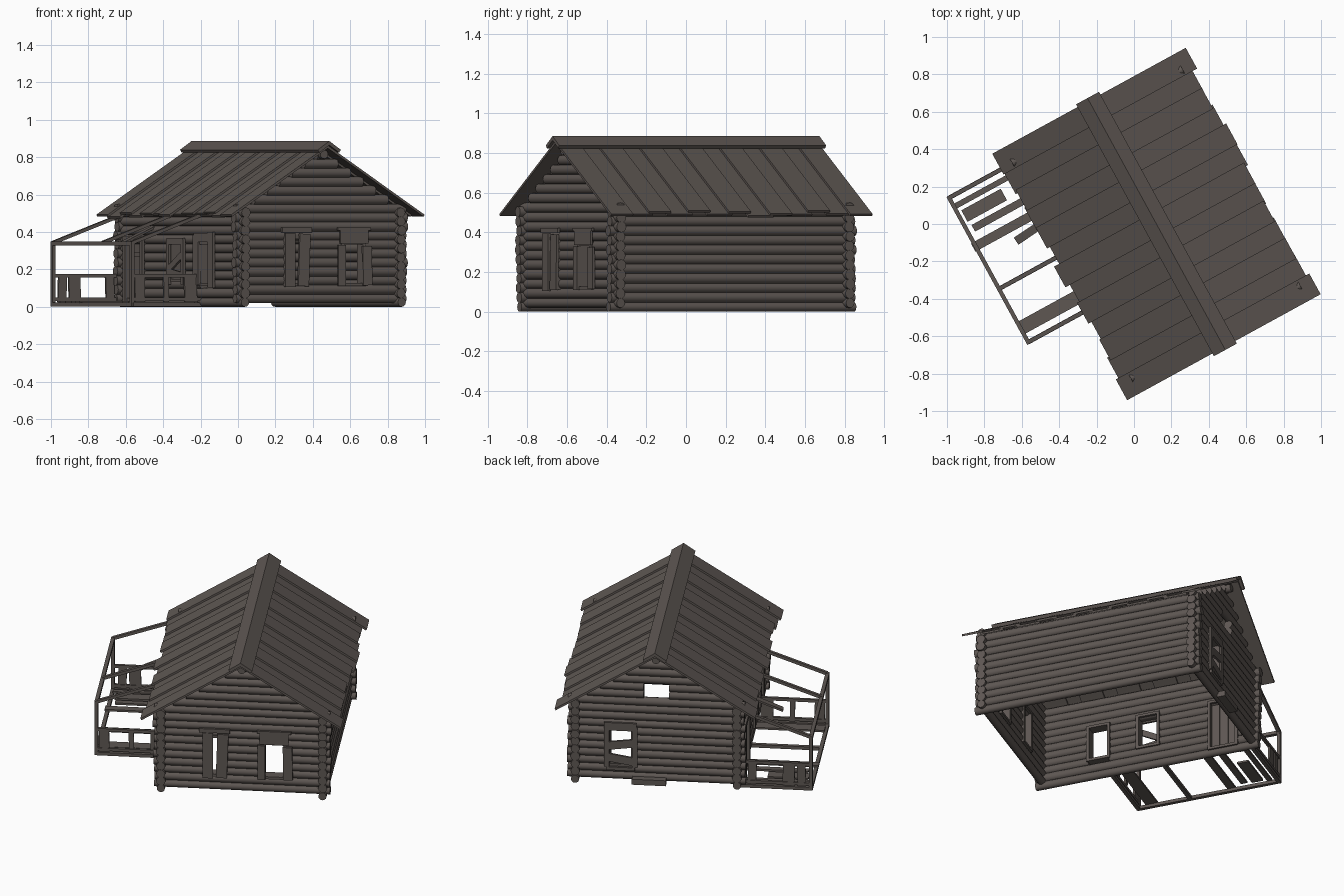
import bpy, bmesh, math, random
from mathutils import Matrix, Vector

if bpy.data.objects.get("Cube"):
    bpy.data.objects.remove(bpy.data.objects["Cube"], do_unlink=True)
random.seed(4)

wood = bpy.data.materials.new("weathered_wood")
wood.use_nodes = True
COLOR = (0.112, 0.095, 0.086, 1)
wood.diffuse_color = COLOR
wood.node_tree.nodes["Principled BSDF"].inputs["Base Color"].default_value = COLOR
wood.node_tree.nodes["Principled BSDF"].inputs["Roughness"].default_value = 0.9

# The cabin stands turned on its plot: local x across, local y along the ridge
PLOT = Matrix.Translation((0.12, 0, 0)) @ Matrix.Rotation(math.radians(28.7), 4, "Z")
HALF_W, HALF_L, STICK = 0.475, 0.658, 0.045
STEP, RAD = 0.048, 0.0265
RIDGE, PITCH = 0.862, math.atan2(0.37, 0.59)


def finish(bm, name, smooth=False):
    bm.transform(PLOT)
    mesh = bpy.data.meshes.new(name)
    bm.to_mesh(mesh)
    bm.free()
    mesh.materials.append(wood)
    ob = bpy.data.objects.new(name, mesh)
    bpy.context.collection.objects.link(ob)
    if smooth:
        bpy.ops.object.select_all(action="DESELECT")
        ob.select_set(True)
        bpy.context.view_layer.objects.active = ob
        bpy.ops.object.shade_smooth_by_angle(angle=math.radians(50))
    return ob


def box(bm, center, size, frame=Matrix(), tilt=Matrix()):
    m = frame @ Matrix.Translation(center) @ tilt @ Matrix.Diagonal((*size, 1))
    bmesh.ops.create_cube(bm, size=1, matrix=m)


def beam(bm, a, b, width, height):
    a, b = Vector(a), Vector(b)
    turn = (b - a).to_track_quat("X", "Z").to_matrix().to_4x4()
    box(bm, (a + b) / 2, ((b - a).length, width, height), tilt=turn)


def log(bm, a, b, radius):
    a, b = Vector(a), Vector(b)
    turn = (b - a).to_track_quat("Z", "Y").to_matrix().to_4x4()
    bmesh.ops.create_cone(bm, cap_ends=True, segments=12, radius1=radius, radius2=radius,
                          depth=(b - a).length, matrix=Matrix.Translation((a + b) / 2) @ turn)


# Wall frames: x runs along the wall, y points outward, z up
def wall_frame(origin, along, out):
    m = Matrix((along, out, (0, 0, 1))).transposed().to_4x4()
    return Matrix.Translation(origin) @ m


FRONT = wall_frame((0, -HALF_L, 0), (1, 0, 0), (0, -1, 0))
REAR = wall_frame((0, HALF_L, 0), (1, 0, 0), (0, 1, 0))
PORCH = wall_frame((-HALF_W, 0, 0), (0, 1, 0), (-1, 0, 0))
BLIND = wall_frame((HALF_W, 0, 0), (0, 1, 0), (1, 0, 0))


# Log walls, with rows split where openings (centre, width, bottom, top) cut them
def log_wall(name, frame, half, base, openings, gable):
    bm = bmesh.new()
    z = base
    row = 0
    while z < (0.82 if gable else 0.52):
        reach = half + STICK + random.uniform(-0.006, 0.006)
        if gable and row > 10:
            reach = (RIDGE - 0.035 - z) / math.tan(PITCH)
        spans = [(-reach, reach)]
        for c, w, low, high in openings:
            if low < z < high:
                cut = []
                for a, b in spans:
                    if a < c - w / 2 < b:
                        cut += [(a, c - w / 2), (c + w / 2, b)]
                    else:
                        cut.append((a, b))
                spans = cut
        radius = RAD * random.uniform(0.97, 1.06) if row else 0.024
        for a, b in spans:
            log(bm, frame @ Vector((a, 0, z)), frame @ Vector((b, 0, z)), radius)
        z += STEP
        row += 1
    finish(bm, name, True)


FRONT_OPEN = [(-0.16, 0.12, 0.12, 0.37), (0.19, 0.13, 0.12, 0.34)]
REAR_OPEN = [(0.21, 0.14, 0.12, 0.36), (0, 0.15, 0.55, 0.65)]
PORCH_OPEN = [(-0.3, 0.13, 0.12, 0.34), (0.01, 0.13, 0.14, 0.35), (0.48, 0.17, 0.04, 0.35)]
log_wall("front_gable_logs", FRONT, HALF_W, 0.044, FRONT_OPEN, True)
log_wall("rear_gable_logs", REAR, HALF_W, 0.044, REAR_OPEN, True)
log_wall("porch_wall_logs", PORCH, HALF_L, 0.024, PORCH_OPEN, False)
log_wall("plain_wall_logs", BLIND, HALF_L, 0.024, [], False)

# Ridge pole
bm = bmesh.new()
log(bm, (0, -0.71, 0.815), (0, 0.71, 0.815), 0.024)
finish(bm, "ridge_pole", True)


# Window and door linings: jambs, sill and head set through the wall
def lining(name, frame, openings):
    bm = bmesh.new()
    for c, w, low, high in openings:
        mid, tall = (low + high) / 2, high - low
        for s in (-1, 1):
            box(bm, (c + s * w / 2, 0, mid), (0.018, 0.066, tall), frame)
        for z in (low, high):
            box(bm, (c, 0, z), (w + 0.018, 0.066, 0.016), frame)
    finish(bm, name)


lining("front_linings", FRONT, FRONT_OPEN)
lining("rear_linings", REAR, REAR_OPEN[:1])
lining("porch_linings", PORCH, PORCH_OPEN)


# Nailed boards on a wall: (position, height, width, length up, lean in degrees)
def boards(name, frame, items):
    bm = bmesh.new()
    for s, z, w, h, lean in items:
        box(bm, (s, 0.036, z), (w, 0.014, h), frame, Matrix.Rotation(math.radians(lean), 4, "Y"))
    finish(bm, name)


boards("front_window_boards", FRONT, [
    (-0.2, 0.25, 0.062, 0.29, 0), (-0.115, 0.25, 0.065, 0.28, 2), (-0.16, 0.41, 0.18, 0.025, 0),
    (0.115, 0.22, 0.045, 0.22, 0), (0.27, 0.22, 0.055, 0.21, -1),
    (0.19, 0.375, 0.17, 0.075, 0), (0.19, 0.415, 0.2, 0.016, 0)])
boards("rear_window_boards", REAR, [
    (0.125, 0.24, 0.03, 0.26, 0), (0.29, 0.24, 0.03, 0.26, 0), (0.21, 0.37, 0.19, 0.05, 0),
    (0.21, 0.255, 0.15, 0.05, 8), (0.21, 0.16, 0.16, 0.05, -9), (0.21, 0.1, 0.17, 0.02, 0)])
boards("porch_wall_boards", PORCH, [
    (-0.385, 0.25, 0.055, 0.3, 0), (-0.22, 0.25, 0.06, 0.27, 1), (-0.3, 0.37, 0.2, 0.05, 0),
    (-0.07, 0.24, 0.03, 0.24, 0), (0.09, 0.24, 0.03, 0.24, 0), (0.01, 0.35, 0.18, 0.035, 0),
    (0.01, 0.24, 0.16, 0.035, 28), (0.01, 0.18, 0.15, 0.03, -8),
    (0.385, 0.19, 0.03, 0.34, 0), (0.575, 0.19, 0.03, 0.34, 0), (0.48, 0.36, 0.22, 0.03, 0)])

# Door leaf with cross battens, and rear threshold
bm = bmesh.new()
for i in (-1, 0, 1):
    box(bm, (0.48 + i * 0.053, 0.0, 0.195), (0.051, 0.014, 0.3), PORCH)
for z in (0.1, 0.28):
    box(bm, (0.48, 0.012, z), (0.15, 0.012, 0.025), PORCH)
finish(bm, "door")
bm = bmesh.new()
box(bm, (0.04, 0.04, 0.03), (0.2, 0.05, 0.035), REAR)
finish(bm, "rear_threshold")

# Roof: overlapping planks in two layers running down each slope
COUNT, SPAN = 13, 1.49
pitch_v = SPAN / COUNT
for side, label in ((-1, "porch_side_roof"), (1, "plain_side_roof")):
    bm = bmesh.new()
    slope = Matrix.Translation((0, 0, RIDGE)) @ Matrix.Rotation(side * PITCH, 4, "Y")
    for i in range(COUNT):
        v = -SPAN / 2 + pitch_v * (i + 0.5)
        length = 0.692 + (random.uniform(-0.03, 0.004) if 0 < i < COUNT - 1 else 0.004)
        upper = i % 2 == 0
        width = pitch_v + (0.012 if upper else 0.03)
        box(bm, (side * length / 2, v, -0.006 if upper else -0.017), (length, width, 0.012), slope)
    finish(bm, label)

# Ridge cap
bm = bmesh.new()
for side in (-1, 1):
    slope = Matrix.Translation((0, 0, 0.886)) @ Matrix.Rotation(side * PITCH * 1.05, 4, "Y")
    box(bm, (side * 0.042, 0, -0.009), (0.084, 1.535, 0.018), slope)
finish(bm, "ridge_cap")

# Porch frame: sills, posts, plate and rafters
OUT, NEAR, FAR = -0.905, -0.225, 0.655
bm = bmesh.new()
for v in (NEAR, 0.1, FAR):
    beam(bm, (OUT, v, 0.343), (-0.49, v, 0.49), 0.022, 0.018)
    beam(bm, (OUT, v, 0.012), (-HALF_W, v, 0.012), 0.024, 0.02)
for v in (NEAR, FAR):
    box(bm, (OUT, v, 0.174), (0.02, 0.02, 0.344))
for z in (0.012, 0.338):
    box(bm, (OUT, (NEAR + FAR) / 2, z), (0.022, FAR - NEAR + 0.02, 0.02))
finish(bm, "porch_frame")

# Remaining floor planks: (position, width, outer end, inner end)
bm = bmesh.new()
for v, w, a, b in ((-0.14, 0.075, -0.9, -0.48), (0.36, 0.05, -0.92, -0.48),
                   (0.45, 0.04, -0.87, -0.5), (0.53, 0.07, -0.88, -0.64), (0.6, 0.03, -0.9, -0.48)):
    box(bm, ((a + b) / 2, v, 0.026), (b - a, w, 0.012))
finish(bm, "porch_floor_planks")

# Last porch roof plank
bm = bmesh.new()
beam(bm, (-0.7, 0.28, 0.335), (-0.48, 0.3, 0.43), 0.045, 0.012)
finish(bm, "porch_roof_plank")

# End railings with upright boards (position, width)
for name, v, uprights in (("near_railing", NEAR, ((-0.86, 0.06), (-0.7, 0.03), (-0.55, 0.075))),
                          ("far_railing", FAR, ((-0.85, 0.05), (-0.775, 0.07), (-0.56, 0.05)))):
    bm = bmesh.new()
    for z in (0.04, 0.165):
        beam(bm, (OUT, v, z), (-HALF_W, v, z), 0.018, 0.018)
    for u, w in uprights:
        box(bm, (u, v, 0.095), (w, 0.012, 0.14), tilt=Matrix.Rotation(random.uniform(-0.04, 0.04), 4, "Y"))
    finish(bm, name)
